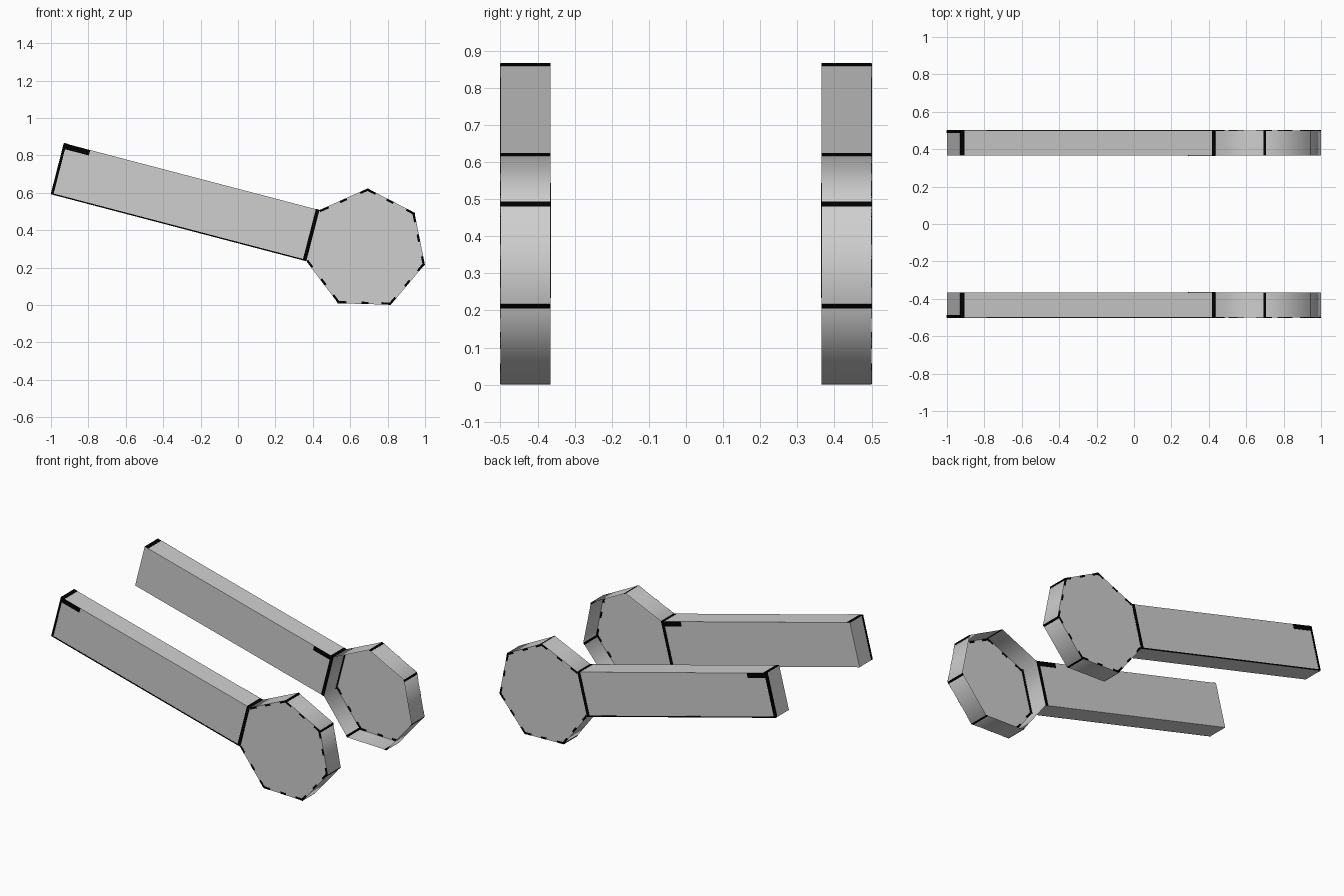
import bpy, bmesh, math
from mathutils import Vector

if "Cube" in bpy.data.objects:
    bpy.data.objects.remove(bpy.data.objects["Cube"])

Y_OUT, Y_IN = -0.5, -0.365     # one bar is built on the front side, then mirrored


def material(name, c):
    m = bpy.data.materials.new(name)
    m.diffuse_color = (c, c, c, 1)
    m.use_nodes = True
    m.node_tree.nodes["Principled BSDF"].inputs["Base Color"].default_value = m.diffuse_color
    return m


grey = material("light grey", 0.62)
black = material("black", 0.0)


def P(xz, y):
    return Vector((xz[0], y, xz[1]))


def finish(name, bm, mat):
    """Turn a bmesh into an object mirrored to the back side."""
    bmesh.ops.recalc_face_normals(bm, faces=bm.faces)
    mesh = bpy.data.meshes.new(name)
    bm.to_mesh(mesh)
    bm.free()
    ob = bpy.data.objects.new(name, mesh)
    bpy.context.collection.objects.link(ob)
    mesh.materials.append(mat)
    mod = ob.modifiers.new("both sides", 'MIRROR')
    mod.use_axis = (False, True, False)
    mod.use_mirror_merge = False
    return ob


def prism(name, pts, skip_side=None, inner_cap=True):
    """Profile in the xz plane pulled along y."""
    bm = bmesh.new()
    a = [bm.verts.new(P(p, Y_OUT)) for p in pts]
    b = [bm.verts.new(P(p, Y_IN)) for p in pts]
    bm.faces.new(a)
    if inner_cap:
        bm.faces.new(b[::-1])
    n = len(pts)
    for i in range(n):
        if i != skip_side:
            j = (i + 1) % n
            bm.faces.new((a[i], b[i], b[j], a[j]))
    return finish(name, bm, grey)


# Seven-sided head, going clockwise from the upper seam corner
R, CX, CZ = 0.325, 0.684, 0.298
hept = []
for k in range(7):
    t = math.radians(139.9) - k * math.tau / 7
    hept.append(Vector((CX + R * math.cos(t), CZ + R * math.sin(t))))
top_seam, low_seam = hept[0], hept[6]

# Handle: end corners, open where it meets the head
low_end, top_end = Vector((-1.0, 0.592)), Vector((-0.93, 0.865))
prism("handle", [low_end, top_end, top_seam, low_seam], skip_side=2)

# Head: open shell facing inward, rim shaded smooth
head = prism("head", hept, inner_cap=False)
bpy.context.view_layer.objects.active = head
head.select_set(True)
bpy.ops.object.shade_smooth_by_angle(angle=math.radians(60))

# Thin black edge trims
trim = bmesh.new()
T = 0.0015


def plate(a, b, inward, w):
    """Flat strip from a to b, widened by w towards inward."""
    d = inward.normalized() * w
    n = (b - a).cross(d).normalized() * T
    q = [a, b, b + d, a + d]
    lo = [trim.verts.new(p - n) for p in q]
    hi = [trim.verts.new(p + n) for p in q]
    trim.faces.new(lo[::-1])
    trim.faces.new(hi)
    for i in range(4):
        j = (i + 1) % 4
        trim.faces.new((lo[i], lo[j], hi[j], hi[i]))


u = P((top_seam - top_end).normalized(), 0)     # along the handle
v = P((top_end - low_end).normalized(), 0)      # across the handle
back = Vector((0, 1, 0))

# outer side of the handle: end, corner patch, seam and lower edge
plate(P(low_end, Y_OUT), P(top_end, Y_OUT), u, 0.013)
plate(P(top_end, Y_OUT), P(top_end, Y_OUT) + u * 0.145, -v, 0.03)
plate(P(low_seam, Y_OUT), P(top_seam, Y_OUT), -u, 0.02)
plate(P(low_end, Y_OUT), P(low_seam, Y_OUT), v, 0.007)
# inner side: seam and corner patch beside it
plate(P(low_seam, Y_IN), P(top_seam, Y_IN), -u, 0.02)
plate(P(top_seam, Y_IN), P(top_seam, Y_IN) - u * 0.145, -v, 0.03)
# top of the handle, end face and the seam wall
plate(P(top_end, Y_OUT), P(top_end, Y_IN), u, 0.025)
plate(P(top_seam, Y_OUT), P(top_seam, Y_IN), -u, 0.02)
plate(P(low_end, Y_OUT), P(top_end, Y_OUT), back, 0.014)
plate(P(low_seam, Y_OUT), P(top_seam, Y_OUT), back, 0.014)

# head: a strip at each rim corner and broken dashes round the outer face
for i in range(6):
    a, b = hept[i], hept[i + 1]
    if i:
        plate(P(a, Y_OUT), P(a, Y_IN), P(b - a, 0), 0.014)
    inward = P(Vector((CX, CZ)) - (a + b) / 2, 0)
    for s, e in ((0.0, 0.18), (0.42, 0.56), (0.84, 1.0)):
        plate(P(a.lerp(b, s), Y_OUT), P(a.lerp(b, e), Y_OUT), inward, 0.012)

finish("edge_trim", trim, black)
